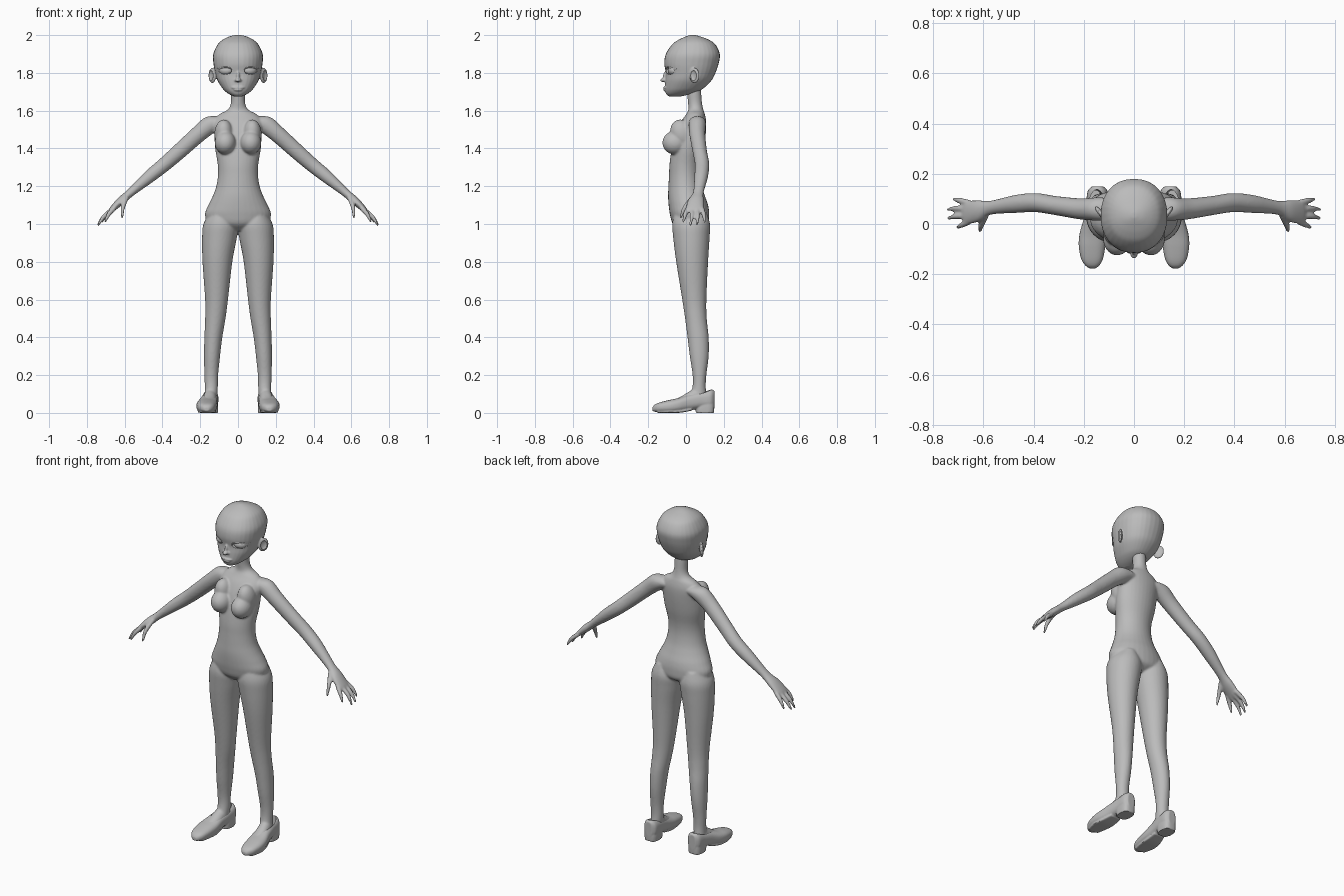
import bpy, bmesh
from math import sin, cos, pi, radians
from mathutils import Vector, Matrix
from mathutils.bvhtree import BVHTree

if "Cube" in bpy.data.objects:
    bpy.data.objects.remove(bpy.data.objects["Cube"])

X, Y, Z = Vector((1, 0, 0)), Vector((0, 1, 0)), Vector((0, 0, 1))
grey = bpy.data.materials.new("plain grey")
grey.use_nodes = True
grey.diffuse_color = (0.5, 0.5, 0.5, 1)
grey.node_tree.nodes["Principled BSDF"].inputs["Base Color"].default_value = (0.5, 0.5, 0.5, 1)


def smooth_rows(rows, steps=5):
    """Pass a smooth spline through rows of numbers."""
    rows = [Vector(r) for r in rows]
    out = []
    for i in range(len(rows) - 1):
        a, b, c, d = rows[max(i - 1, 0)], rows[i], rows[i + 1], rows[min(i + 2, len(rows) - 1)]
        for s in range(steps):
            t = s / steps
            out.append((b * 2 + (c - a) * t + (a * 2 - b * 5 + c * 4 - d) * t ** 2
                        + (b * 3 - a - c * 3 + d) * t ** 3) / 2)
    return out + [rows[-1]]


def loft(bm, rows, normal, side, power=2, segs=32):
    """Rows are centre x, y, z, then radius along side and across it."""
    across = normal.cross(side).normalized()
    rings = []
    for r in smooth_rows(rows):
        ring = []
        for k in range(segs):
            c, s = cos(2 * pi * k / segs), sin(2 * pi * k / segs)
            u = abs(c) ** (2 / power) * (1 if c > 0 else -1) * max(r[3], 0.001)
            v = abs(s) ** (2 / power) * (1 if s > 0 else -1) * max(r[4], 0.001)
            ring.append(bm.verts.new(Vector(r[:3]) + side * u + across * v))
        rings.append(ring)
    faces = [bm.faces.new(rings[0]), bm.faces.new(rings[-1])]
    for a, b in zip(rings, rings[1:]):
        for k in range(segs):
            j = (k + 1) % segs
            faces.append(bm.faces.new((a[k], a[j], b[j], b[k])))
    bmesh.ops.recalc_face_normals(bm, faces=faces)


def stack(bm, rows, power=2):
    """Upright loft; rows are z, least x, greatest x, front y, back y."""
    loft(bm, [((a + b) / 2, (f + k) / 2, z, (b - a) / 2, (k - f) / 2)
              for z, a, b, f, k in rows], Z, X, power)


def ball(bm, centre, radii, turn=0, axis="Z"):
    m = Matrix.Translation(centre) @ Matrix.Rotation(radians(turn), 4, axis) @ Matrix.Diagonal((*radii, 1))
    bmesh.ops.create_uvsphere(bm, u_segments=32, v_segments=20, radius=1, matrix=m)


def mirror(bm):
    copy = bmesh.ops.duplicate(bm, geom=bm.verts[:] + bm.edges[:] + bm.faces[:])["geom"]
    for v in copy:
        if isinstance(v, bmesh.types.BMVert):
            v.co.x *= -1
    bmesh.ops.reverse_faces(bm, faces=[f for f in copy if isinstance(f, bmesh.types.BMFace)])


def finish(name, bm, voxel=0, relax=0, cutter=None):
    """Fuse the parts, cut, and shade smooth."""
    mesh = bpy.data.meshes.new(name)
    bm.to_mesh(mesh)
    ob = bpy.data.objects.new(name, mesh)
    bpy.context.collection.objects.link(ob)
    if voxel:
        mod = ob.modifiers.new("fuse", "REMESH")
        mod.mode, mod.voxel_size = "VOXEL", voxel
        mod = ob.modifiers.new("relax", "SMOOTH")
        mod.factor, mod.iterations = 0.5, relax
    if cutter:
        mod = ob.modifiers.new("cut", "BOOLEAN")
        mod.operation, mod.object, mod.solver = "DIFFERENCE", cutter, "EXACT"
    if ob.modifiers:
        done = bpy.data.meshes.new_from_object(ob.evaluated_get(bpy.context.evaluated_depsgraph_get()))
        ob.modifiers.clear()
        ob.data = done
    ob.data.materials.clear()
    ob.data.materials.append(grey)
    bpy.ops.object.select_all(action="DESELECT")
    ob.select_set(True)
    bpy.context.view_layer.objects.active = ob
    bpy.ops.object.shade_smooth_by_angle(angle=radians(40))
    return ob


def helper(name, bm):
    ob = finish(name, bm)
    ob.hide_render = True
    ob.hide_set(True)
    return ob


# Body: one side of the limbs, mirrored, then the torso and neck
body = bmesh.new()
stack(body, [(1.06, .04, .15, -.06, .11), (1, 0, .183, -.073, .127), (.93, .006, .19, -.068, .125),
             (.8, .03, .188, -.052, .117), (.6, .053, .174, -.02, .108), (.5, .066, .174, -.005, .11),
             (.4, .083, .178, .008, .12), (.3, .095, .18, .02, .12), (.2, .105, .178, .035, .108),
             (.13, .107, .176, .033, .105), (.06, .112, .178, .01, .115)])
loft(body, [(.157, -.08, .045, .03, .02), (.155, -.03, .055, .036, .03),
            (.15, .02, .07, .036, .045), (.145, .07, .09, .033, .05)], Y, X)
along = Vector((.73, 0, -.68)).normalized()
loft(body, [(.08, .06, 1.545, .04, .035), (.14, .06, 1.53, .046, .048), (.21, .06, 1.475, .042, .044),
            (.31, .073, 1.385, .038, .041), (.39, .085, 1.315, .038, .038), (.47, .08, 1.25, .036, .034),
            (.57, .065, 1.165, .028, .022), (.62, .052, 1.122, .043, .022),
            (.665, .046, 1.08, .047, .015), (.68, .045, 1.065, .036, .009)], along, Y)
for base, mid, tip in [((.655, .083, 1.085), (.695, .094, 1.05), (.722, .1, 1.008)),
                       ((.66, .06, 1.08), (.71, .062, 1.04), (.743, .058, .993)),
                       ((.66, .034, 1.08), (.71, .03, 1.04), (.742, .023, .99)),
                       ((.655, .011, 1.085), (.685, -.004, 1.05), (.705, -.014, 1.01)),
                       ((.59, .035, 1.14), (.61, -.008, 1.085), (.613, -.03, 1.03))]:
    way = (Vector(tip) - Vector(base)).normalized()
    side = (Y - way * way.y).normalized()
    loft(body, [(*base, .013, .013), (*mid, .0115, .0115), (*tip, .006, .006)], way, side, segs=16)
ball(body, (.067, -.058, 1.43), (.056, .067, .062))
ball(body, (.075, -.02, 1.475), (.05, .062, .08), 20, "X")
mirror(body)
stack(body, [(z, -w, w, f, b) for z, w, f, b in [
    (.965, .05, -.03, .06), (1, .15, -.07, .115), (1.05, .175, -.085, .123), (1.1, .157, -.092, .117),
    (1.15, .133, -.095, .1), (1.2, .115, -.093, .085), (1.26, .106, -.09, .077), (1.32, .108, -.087, .08),
    (1.4, .121, -.075, .095), (1.48, .126, -.055, .105), (1.54, .13, -.028, .107), (1.58, .1, .0, .1),
    (1.605, .055, .012, .092), (1.64, .038, .011, .085), (1.7, .037, .005, .08), (1.75, .035, .01, .075)]])
finish("body", body, .006, 5)

# Head skull
head = bmesh.new()
stack(head, [(z, -w, w, f, b) for z, w, f, b in [
    (1.675, .02, -.09, -.03), (1.685, .043, -.103, .015), (1.7, .065, -.11, .06), (1.72, .084, -.112, .095),
    (1.76, .109, -.11, .135), (1.8, .121, -.107, .156), (1.85, .13, -.115, .173), (1.9, .131, -.107, .179),
    (1.95, .108, -.074, .156), (1.975, .082, -.04, .122), (1.993, .045, .0, .075), (2.001, .01, .025, .045)]], 2.2)
surface = BVHTree.FromBMesh(head)


def on_face(x, z):
    return surface.ray_cast(Vector((x, -1, z)), Y)[0].y


# Nose and lips
ball(head, (0, -.117, 1.764), (.015, .021, .011), 15, "X")
ball(head, (0, -.104, 1.785), (.01, .018, .03), -15, "X")
for s in (-1, 1):
    ball(head, (s * .012, -.108, 1.76), (.009, .011, .008))
    ball(head, (s * .012, on_face(0, 1.722) + .004, 1.722), (.025, .012, .0065), s * 12)
ball(head, (0, on_face(0, 1.71) + .004, 1.71), (.024, .013, .007))

# Ears and the hollows for eyes and ear cups
eye, ear = Vector((.067, on_face(.067, 1.812), 1.812)), Vector((.136, .045, 1.786))
outward = Vector((cos(radians(35)), -sin(radians(35)), 0))
hollows = bmesh.new()
ball(hollows, eye, (.036, .032, .018), 22)
ball(hollows, ear + outward * .01, (.008, .019, .027), -35)
mirror(hollows)
for s in (-1, 1):
    ball(head, (s * ear.x, ear.y, ear.z), (.011, .031, .041), -35 * s)
finish("head", head, .004, 4, helper("hollow_cutter", hollows))

# Eyeballs, lid rims and lash tips
eyes = bmesh.new()
ball(eyes, eye + Vector((-.004, .024, 0)), (.036, .027, .026), 22)
mirror(eyes)
finish("eyeballs", eyes)
lids = bmesh.new()
for way, thick in ((1, .0035), (-1, .002)):
    rim = []
    for k in range(9):
        a = pi * k / 8
        x, z = eye.x - .036 * cos(a), eye.z + way * .018 * sin(a)
        rim.append((x, on_face(x, z), z, thick * (.4 + .6 * sin(a)), thick))
    if way > 0:
        rim[-1] = (.106, on_face(.106, 1.82), 1.82, .003, .003)
        rim.append((.114, on_face(.113, 1.825) - .004, 1.826, .001, .001))
    loft(lids, rim, X, Y, segs=8)
mirror(lids)
finish("eyelids", lids)

# Shoes: pump with a low block heel and an opening for the foot
opening = bmesh.new()
stack(opening, [(.045, .118, .184, -.045, .135), (.2, .106, .184, -.045, .14)])
shoe_cutter = helper("shoe_cutter", opening)
shoe = bmesh.new()
loft(shoe, [(.166, -.177, .02, .012, .01), (.166, -.165, .025, .028, .019), (.167, -.14, .029, .043, .026),
            (.167, -.09, .034, .053, .034), (.163, -.04, .041, .054, .038), (.155, .02, .056, .046, .043),
            (.148, .08, .068, .043, .046), (.145, .13, .072, .04, .052), (.145, .15, .073, .022, .045)], Y, X, 2.5)
stack(shoe, [(0, .107, .185, .052, .148), (.03, .105, .186, .05, .15), (.07, .107, .184, .05, .15)], 3)
loft(shoe, [(.166, -.15, .008, .033, .008), (.167, -.09, .007, .046, .007), (.162, -.03, .008, .045, .007),
            (.155, .03, .02, .035, .008)], Y, X, 4)
left = finish("left_shoe", shoe, .004, 2, shoe_cutter)
right = bpy.data.objects.new("right_shoe", left.data.copy())
right.data.transform(Matrix.Scale(-1, 4, X))
right.data.flip_normals()
bpy.context.collection.objects.link(right)
